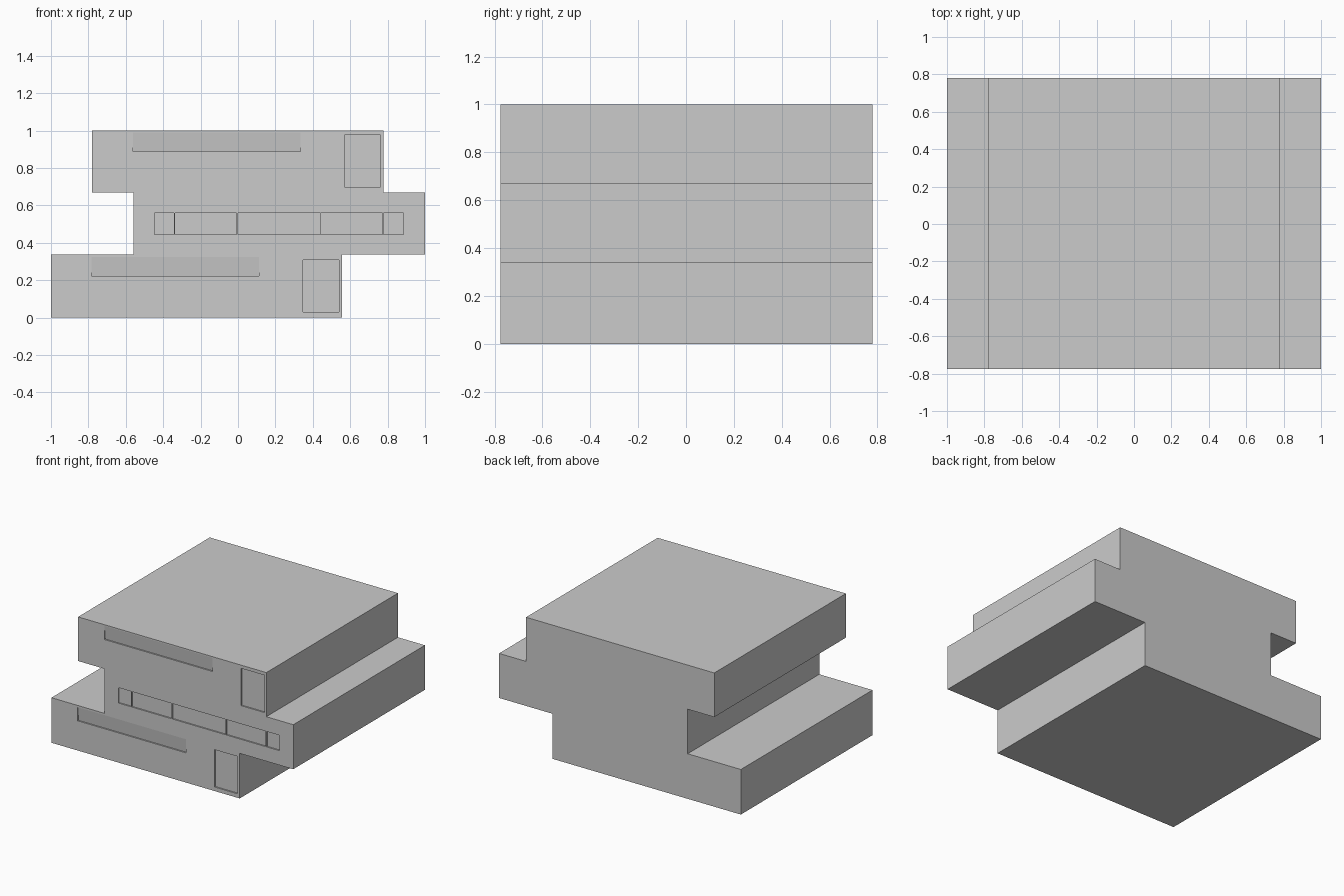
import bpy, bmesh

if "Cube" in bpy.data.objects:
    bpy.data.objects.remove(bpy.data.objects["Cube"])

FRONT, BACK = -0.775, 0.78
DEPTH = 0.01


def prism(name, profile, y0, y1):
    """Extrude an XZ profile along y."""
    bm = bmesh.new()
    face = bm.faces.new([bm.verts.new((x, y0, z)) for x, z in profile])
    new = bmesh.ops.extrude_face_region(bm, geom=[face])["geom"]
    verts = [v for v in new if isinstance(v, bmesh.types.BMVert)]
    bmesh.ops.translate(bm, verts=verts, vec=(0, y1 - y0, 0))
    bmesh.ops.recalc_face_normals(bm, faces=bm.faces)
    mesh = bpy.data.meshes.new(name)
    bm.to_mesh(mesh)
    bm.free()
    obj = bpy.data.objects.new(name, mesh)
    bpy.context.collection.objects.link(obj)
    return obj


def cut(target, x0, x1, z0, z1, tilted=False):
    """Shallow front recess; a tilted one fades out towards its top edge."""
    cutter = prism("recess_cutter", [(x0, z0), (x1, z0), (x1, z1), (x0, z1)],
                   FRONT - 0.1, FRONT + DEPTH)
    if tilted:
        for v in cutter.data.vertices:
            if v.co.y > FRONT and v.co.z > z0 + 0.01:
                v.co.y = FRONT - 0.001
    cutter.hide_render = True
    mod = target.modifiers.new("recess", "BOOLEAN")
    mod.operation = "DIFFERENCE"
    mod.solver = "EXACT"
    mod.object = cutter
    bpy.context.view_layer.objects.active = target
    bpy.ops.object.modifier_apply(modifier=mod.name)
    bpy.data.objects.remove(cutter)


# Three staggered storeys as one stepped body
building = prism("stacked_building", [
    (-1, 0), (0.557, 0), (0.557, 0.337), (1, 0.337), (1, 0.67), (0.777, 0.67),
    (0.777, 1), (-0.78, 1), (-0.78, 0.67), (-0.56, 0.67), (-0.56, 0.337),
    (-1, 0.337)], FRONT, BACK)

# Long strips and doors on the bottom and top storeys
for dx, z in ((0, 0), (0.221, 0.667)):
    cut(building, -0.783 + dx, 0.112 + dx, z + 0.222, z + 0.334, tilted=True)
    cut(building, 0.348 + dx, 0.54 + dx, z + 0.03, z + 0.309)

# Window band on the middle storey
for x0, x1 in ((-0.447, -0.343), (-0.337, -0.008), (0, 0.44),
               (0.445, 0.772), (0.778, 0.884)):
    cut(building, x0, x1, 0.445, 0.56)
